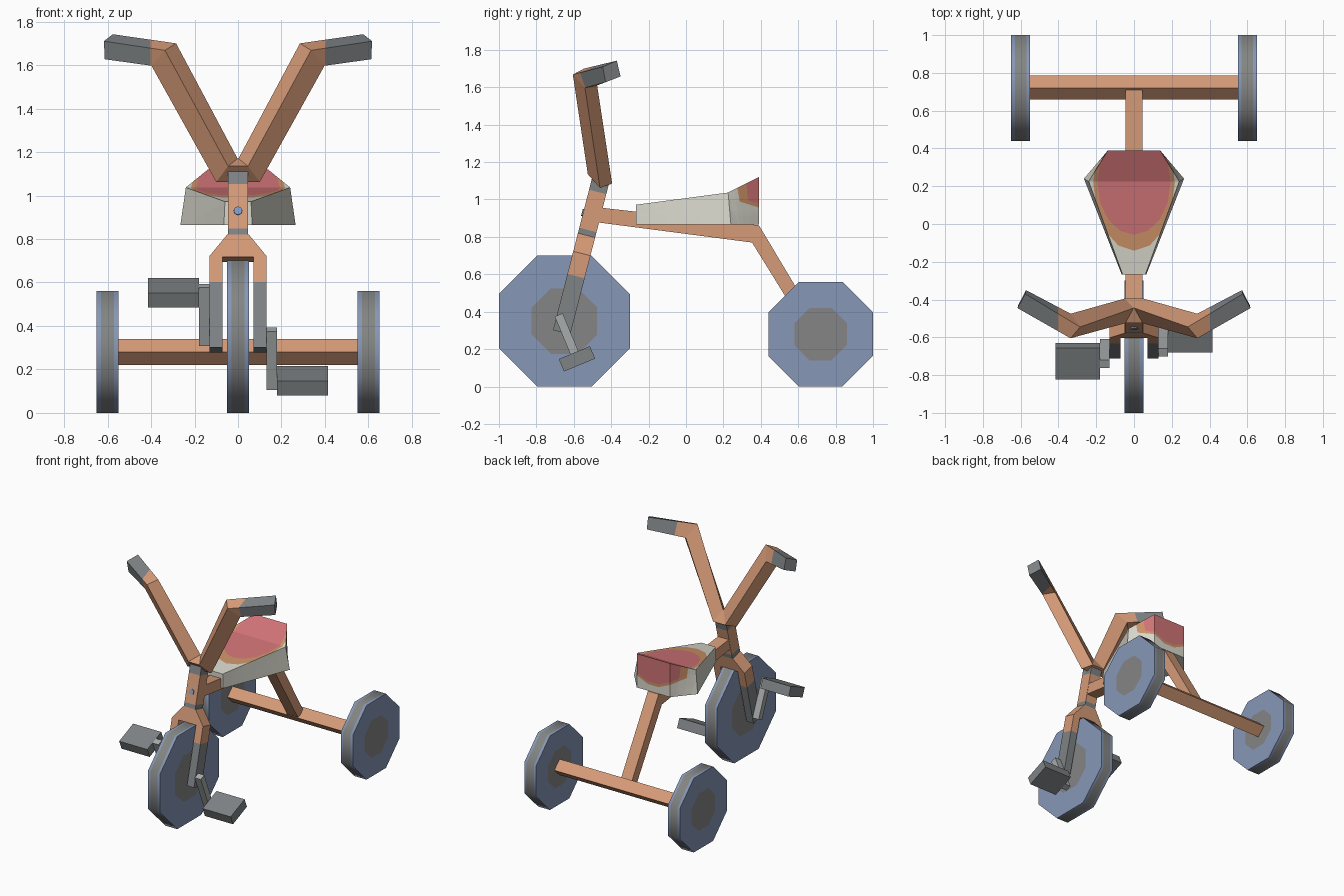
import bpy, bmesh, math
from mathutils import Vector, Matrix

if "Cube" in bpy.data.objects:
    bpy.data.objects.remove(bpy.data.objects["Cube"])


def mat(name, r, g, b):
    # sRGB 0-255 converted to linear
    m = bpy.data.materials.new(name)
    lin = [((c / 255 + 0.055) / 1.055) ** 2.4 for c in (r, g, b)]
    m.diffuse_color = (*lin, 1)
    m.use_nodes = True
    m.node_tree.nodes["Principled BSDF"].inputs["Base Color"].default_value = m.diffuse_color
    return m


ORANGE = mat("frame orange", 214, 155, 120)
GREY = mat("dark grey", 127, 131, 133)
HUB = mat("hub grey", 131, 133, 131)
BLUE = mat("tyre blue", 134, 151, 182)
LIGHT = mat("crank light grey", 168, 172, 172)
CREAM = mat("seat cream", 216, 215, 204)
RED = mat("seat red", 208, 115, 118)
TAN = mat("seat tan", 204, 146, 104)
BOLT = mat("bolt blue", 125, 160, 205)


def finish(name, bm, mats, matrix=None):
    bmesh.ops.recalc_face_normals(bm, faces=bm.faces)
    if matrix:
        bm.transform(matrix)
    me = bpy.data.meshes.new(name)
    bm.to_mesh(me)
    bm.free()
    for m in mats:
        me.materials.append(m)
    ob = bpy.data.objects.new(name, me)
    bpy.context.collection.objects.link(ob)
    return ob


def loft(name, rings, mats, seg=None, caps=(0, 0), matrix=None):
    """Skin closed rings; seg gives the material slot of each segment."""
    bm = bmesh.new()
    vs = [[bm.verts.new(p) for p in r] for r in rings]
    n = len(rings[0])
    for i in range(len(vs) - 1):
        for j in range(n):
            k = (j + 1) % n
            f = bm.faces.new((vs[i][j], vs[i][k], vs[i + 1][k], vs[i + 1][j]))
            f.material_index = seg[i] if seg else 0
    for ring, c in zip((vs[0], vs[-1]), caps):
        bm.faces.new(ring).material_index = c
    return finish(name, bm, mats, matrix)


def prism_x(name, yz, x0, x1, m, matrix=None):
    return loft(name, [[(x, y, z) for y, z in yz] for x in (x0, x1)], [m], matrix=matrix)


def box(name, lo, hi, m, matrix=None):
    yz = [(lo[1], lo[2]), (hi[1], lo[2]), (hi[1], hi[2]), (lo[1], hi[2])]
    return prism_x(name, yz, lo[0], hi[0], m, matrix)


# Wheels: octagonal, hub disc on each side, grey tread band with blue edges
def wheel(name, cx, cy, apothem):
    R = apothem / math.cos(math.pi / 8)
    prof = [(-.05, .5), (-.05, 1), (-.03, 1), (.03, 1), (.05, 1), (.05, .5)]
    ang = [math.pi / 8 + i * math.pi / 4 for i in range(8)]
    rings = [[(cx + x, cy + R * r * math.cos(a), apothem + R * r * math.sin(a))
              for a in ang] for x, r in prof]
    ob = loft(name, rings, [BLUE, HUB], [0, 0, 1, 0, 0], (1, 1))
    ob.data.shade_smooth()
    ob.data.set_sharp_from_angle(angle=math.radians(50))


wheel("front_wheel", 0, -.65, .35)
wheel("rear_wheel_left", -.6, .72, .28)
wheel("rear_wheel_right", .6, .72, .28)

# Rear axle (diamond section) and bent main tube
prism_x("rear_axle", [(.66, .28), (.72, .34), (.785, .28), (.72, .22)], -.555, .555, ORANGE)
prism_x("main_tube", [(-.49, .96), (.39, .862), (.72, .31), (.65, .29),
                      (.353, .77), (-.49, .88)], -.045, .045, ORANGE)

# Steering column and fork, built upright and then raked back
RAKE = Matrix.Translation((0, -.665, .29)) @ Matrix.Rotation(-math.radians(14.4), 4, 'X')
D = .0475
for name, s0, s1, m in (("lower_collar", .535, .565, GREY), ("head_tube", .565, .775, ORANGE),
                        ("upper_collar", .775, .84, GREY)):
    box(name, (-.047, -D, s0), (.047, D, s1), m, RAKE)
half = [(.072, .31), (.13, .31), (.13, .435), (.05, .535)]
bm = bmesh.new()
outline = half + [(-x, s) for x, s in reversed(half)]
outline += [(-.072, .43), (.072, .43)]
bm.faces.new([bm.verts.new((x, -D, s)) for x, s in outline])
ext = bmesh.ops.extrude_face_region(bm, geom=bm.faces[:])
bmesh.ops.translate(bm, vec=(0, 2 * D, 0),
                    verts=[v for v in ext["geom"] if isinstance(v, bmesh.types.BMVert)])
finish("fork_crown", bm, [ORANGE], RAKE)
for side, label in ((-1, "left"), (1, "right")):
    a, b = sorted((side * .072, side * .13))
    box("fork_leg_" + label, (a, -D, 0), (b, D, .31), GREY, RAKE)
loft("column_bolt", [[(.02 * math.cos(i * math.pi / 4), y, .648 + .02 * math.sin(i * math.pi / 4))
                      for i in range(8)] for y in (-D - .007, -D)], [BOLT], matrix=RAKE)

# Handlebar: diamond tube, ring order top, front, bottom, back
end = [(.576, -.37, 1.742), (.617, -.445, 1.71), (.613, -.43, 1.627), (.572, -.35, 1.658)]
bend = [(.285, -.545, 1.70), (.336, -.605, 1.668), (.398, -.54, 1.597), (.335, -.475, 1.61)]
mid = [(.002, -.445, 1.17), (.046, -.525, 1.135), (.10, -.46, 1.062), (.05, -.395, 1.085)]
grip = [tuple(Vector(p).lerp(Vector(q), (.403 - p[0]) / (q[0] - p[0])))
        for p, q in zip(bend, end)]
side_rings = [end, grip, bend, mid]
rings = [[(-x, y, z) for x, y, z in r] for r in side_rings] + side_rings[::-1]
loft("handlebar", rings, [ORANGE, GREY], [1, 0, 0, 0, 0, 0, 1], (1, 1))

# Cranks and pedals: the left pair is the right pair turned half round the hub
HUB_POS = Matrix.Translation((0, -.655, .35))
for side, label in ((1, "right"), (-1, "left")):
    turn = Matrix.Identity(4) if side == 1 else Matrix.Rotation(math.pi, 4, 'X')
    flip = Matrix.Diagonal((side, 1, 1, 1))

    def place(y, z):
        return (HUB_POS @ turn @ flip @ Matrix.Translation((0, y + .655, z - .35))
                @ Matrix.Rotation(math.radians(22.5), 4, 'X'))
    box("crank_" + label, (.13, -.023, -.145), (.18, .023, .145), LIGHT, place(-.625, .249))
    box("pedal_" + label, (.18, -.09, -.036), (.415, .09, .036), GREY, place(-.583, .148))

# Seat: flared wedge with painted oval patches cut into its top and back
top = [(.138, .39, 1.12), (.24, .225, 1.037), (.06, -.268, .972)]
low = [(.138, .39, .865), (.265, .24, .865), (.065, -.268, .865)]
bm = bmesh.new()
T, L = [[bm.verts.new(p) for p in r] + [bm.verts.new((-x, y, z)) for x, y, z in r[::-1]]
        for r in (top, low)]
for i in range(6):
    j = (i + 1) % 6
    bm.faces.new((T[i], T[j], L[j], L[i]))
bm.faces.new((T[0], T[1], T[4], T[5]))
bm.faces.new((T[1], T[2], T[3], T[4]))
bm.faces.new(L)
bmesh.ops.recalc_face_normals(bm, faces=bm.faces)


def patch_planes(rx, ry, z0):
    planes = []
    for i in range(16):
        a = (i + .5) * math.pi / 8
        c, s = math.cos(a), math.sin(a)
        planes.append((Vector((rx * c, .22 + ry * s, 0)), Vector((c / rx, s / ry, 0)).normalized()))
    for k in (-.45, .45):
        planes.append((Vector((0, 0, z0)), Vector((k, 0, -1)).normalized()))
    planes.append((Vector((0, 0, z0 + .02)), Vector((0, 0, -1))))
    return planes


patches = [(2, patch_planes(.212, .355, .895)), (1, patch_planes(.19, .272, .915))]
for _, planes in patches:
    for co, no in planes:
        bmesh.ops.bisect_plane(bm, geom=bm.verts[:] + bm.edges[:] + bm.faces[:],
                               plane_co=co, plane_no=no, dist=1e-5)
bm.normal_update()
for f in bm.faces:
    c = f.calc_center_median()
    if f.normal.z > .5 or f.normal.y > .3:
        for index, planes in patches:
            if all((c - co).dot(no) < 0 for co, no in planes):
                f.material_index = index
finish("seat", bm, [CREAM, RED, TAN])
